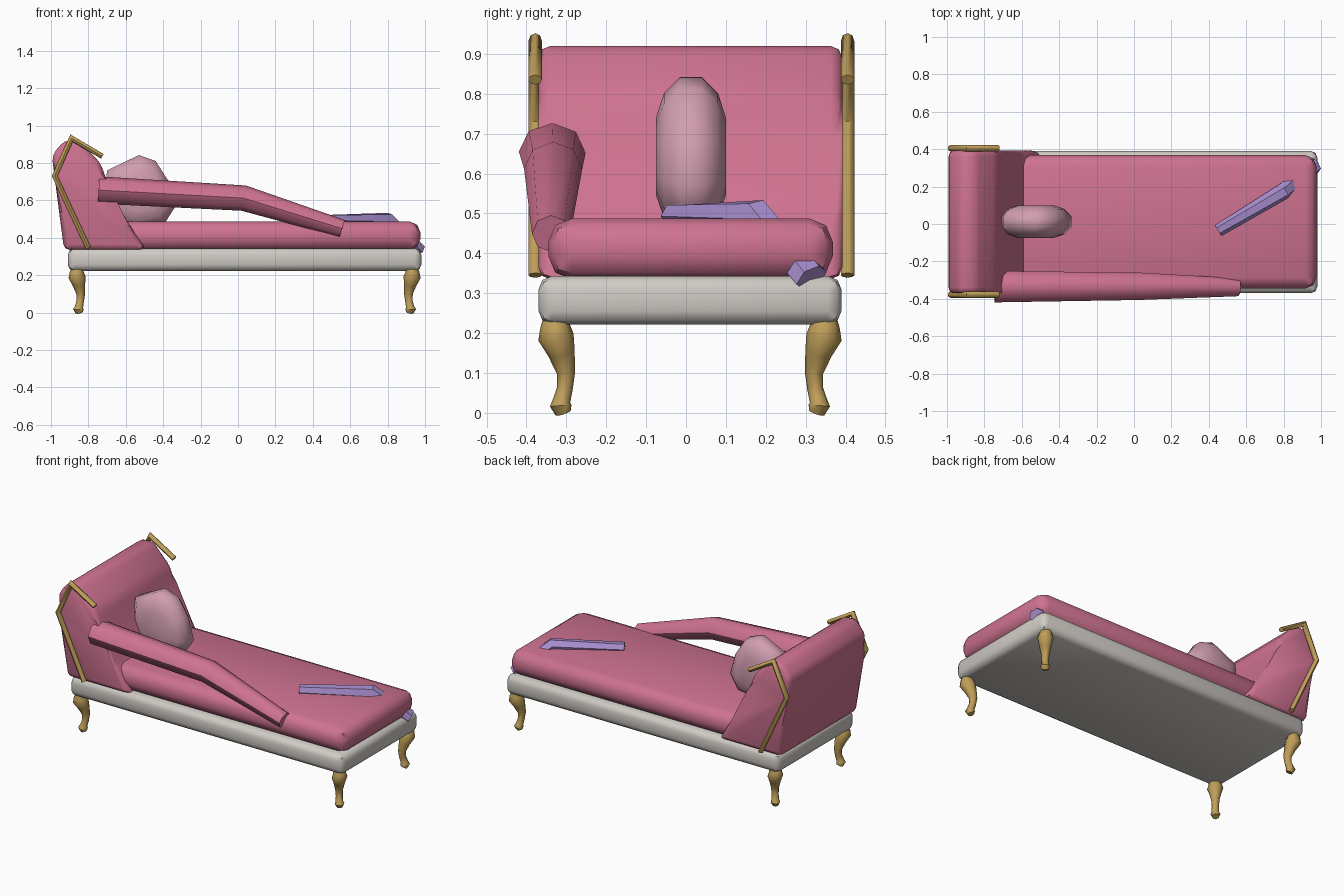
import bpy, bmesh, math
from mathutils import Vector

cube = bpy.data.objects.get("Cube")
if cube:
    bpy.data.objects.remove(cube, do_unlink=True)


def material(name, rgb):
    mat = bpy.data.materials.new(name)
    mat.use_nodes = True
    color = (*rgb, 1)
    mat.diffuse_color = color
    mat.node_tree.nodes["Principled BSDF"].inputs["Base Color"].default_value = color
    return mat


ROSE = material("rose_fabric", (0.62, 0.17, 0.28))
BLUSH = material("blush_fabric", (0.64, 0.34, 0.43))
IVORY = material("ivory_frame", (0.62, 0.59, 0.55))
GOLD = material("gold_metal", (0.52, 0.34, 0.10))
LILAC = material("lilac_cloth", (0.39, 0.27, 0.62))


def finish(name, bm, mat, angle=46):
    bmesh.ops.recalc_face_normals(bm, faces=bm.faces[:])
    mesh = bpy.data.meshes.new(name)
    bm.to_mesh(mesh)
    bm.free()
    mesh.materials.append(mat)
    obj = bpy.data.objects.new(name, mesh)
    bpy.context.collection.objects.link(obj)
    bpy.ops.object.select_all(action="DESELECT")
    obj.select_set(True)
    bpy.context.view_layer.objects.active = obj
    bpy.ops.object.shade_smooth_by_angle(angle=math.radians(angle))
    return obj


def bevel(bm, width):
    bmesh.ops.bevel(bm, geom=bm.edges[:], offset=width, segments=2,
                    profile=0.5, affect="EDGES", clamp_overlap=True)


def soft_box(name, low, high, width, mat):
    bm = bmesh.new()
    low, high = Vector(low), Vector(high)
    bmesh.ops.create_cube(bm, size=1)
    bmesh.ops.scale(bm, vec=high - low, verts=bm.verts)
    bmesh.ops.translate(bm, vec=(low + high) / 2, verts=bm.verts)
    bevel(bm, width)
    return finish(name, bm, mat)


def loft(bm, rings):
    """Bridge equal rings of points and cap both ends."""
    rings = [[bm.verts.new(p) for p in ring] for ring in rings]
    for a, b in zip(rings, rings[1:]):
        for i in range(len(a)):
            j = (i + 1) % len(a)
            bm.faces.new((a[i], a[j], b[j], b[i]))
    bm.faces.new(rings[0])
    bm.faces.new(rings[-1])


def sweep(name, path, sizes, mat, sides=8, angle=46):
    """Mitred tube along a path; sizes are (half width, half height)."""
    pts = [Vector(p) for p in path]
    rings = []
    for i, (p, (w, h)) in enumerate(zip(pts, sizes)):
        before = (p - pts[i - 1]).normalized() if i else None
        after = (pts[i + 1] - p).normalized() if i + 1 < len(pts) else None
        tangent = ((before or after) + (after or before)).normalized()
        miter = 1 / max(0.5, tangent.dot(before or after))
        across = Vector((0, 1, 0))
        across = (across - tangent * across.dot(tangent)).normalized()
        up = tangent.cross(across)
        rings.append([p + across * w * math.cos(a) + up * h * miter * math.sin(a)
                      for a in (math.tau * k / sides for k in range(sides))])
    bm = bmesh.new()
    loft(bm, rings)
    return finish(name, bm, mat, angle)


# Frame and mattress
soft_box("base_frame", (-0.91, -0.37, 0.222), (0.98, 0.39, 0.343), 0.034, IVORY)
soft_box("mattress", (-0.85, -0.345, 0.335), (0.975, 0.368, 0.487), 0.058, ROSE)

# Headrest: side profile extruded across the width
profile = [(-0.93, 0.335), (-0.49, 0.335), (-0.60, 0.50), (-0.70, 0.70),
           (-0.735, 0.80), (-0.85, 0.92), (-0.93, 0.92), (-0.995, 0.84), (-0.98, 0.72)]
bm = bmesh.new()
loft(bm, [[(x, y, z) for x, z in profile] for y in (-0.37, 0.392)])
bevel(bm, 0.03)
finish("headrest", bm, ROSE)

# Side arm resting along the front
sweep("side_arm",
      [(-0.745, -0.335, 0.655), (0.03, -0.333, 0.612), (0.557, -0.338, 0.449)],
      [(0.084, 0.073), (0.073, 0.068), (0.048, 0.048)], ROSE)

# Gilded rails on both ends of the headrest
for side, y in (("right", -0.378), ("left", 0.405)):
    sweep(side + "_rail",
          [(-0.80, y, 0.345), (-0.98, y, 0.73), (-0.89, y, 0.932), (-0.725, y, 0.835)],
          [(0.017, 0.014)] * 4, GOLD)

# Plump cushion: rounded outline thinned towards both faces
outline = [(-0.70, 0.76), (-0.53, 0.842), (-0.44, 0.81), (-0.37, 0.70), (-0.333, 0.57),
           (-0.39, 0.48), (-0.55, 0.45), (-0.67, 0.50), (-0.715, 0.62)]
center = Vector((-0.525, 0.64))
rings = []
for y, scale in ((-0.075, 0.5), (-0.055, 0.8), (-0.015, 1), (0.04, 1), (0.08, 0.8), (0.10, 0.5)):
    flat = [center + (Vector(p) - center) * scale for p in outline]
    rings.append([(p.x, y, p.y) for p in flat])
bm = bmesh.new()
loft(bm, rings)
finish("cushion", bm, BLUSH)

# Draped cloth, sinking into the mattress and emerging at the corner
sweep("draped_cloth",
      [(0.45, -0.035, 0.493), (0.80, 0.175, 0.495), (0.97, 0.315, 0.338)],
      [(0.033, 0.032), (0.044, 0.04), (0.044, 0.036)], LILAC, sides=6, angle=30)

# Curved legs: (x, y, z, radius) from the frame's centre, copied to each corner
leg = [(0.89, 0.342, 0.238, 0.028), (0.896, 0.338, 0.215, 0.038),
       (0.896, 0.336, 0.19, 0.045), (0.885, 0.322, 0.15, 0.034),
       (0.876, 0.311, 0.10, 0.023), (0.879, 0.314, 0.06, 0.020),
       (0.885, 0.322, 0.03, 0.022), (0.888, 0.324, 0.018, 0.027), (0.884, 0.318, 0.0, 0.020)]
for end, sx in (("head", -1), ("foot", 1)):
    for side, sy in (("right", -1), ("left", 1)):
        sweep(f"{end}_{side}_leg",
              [(0.035 + sx * x, 0.01 + sy * y, z) for x, y, z, r in leg],
              [(r, r) for x, y, z, r in leg], GOLD)
